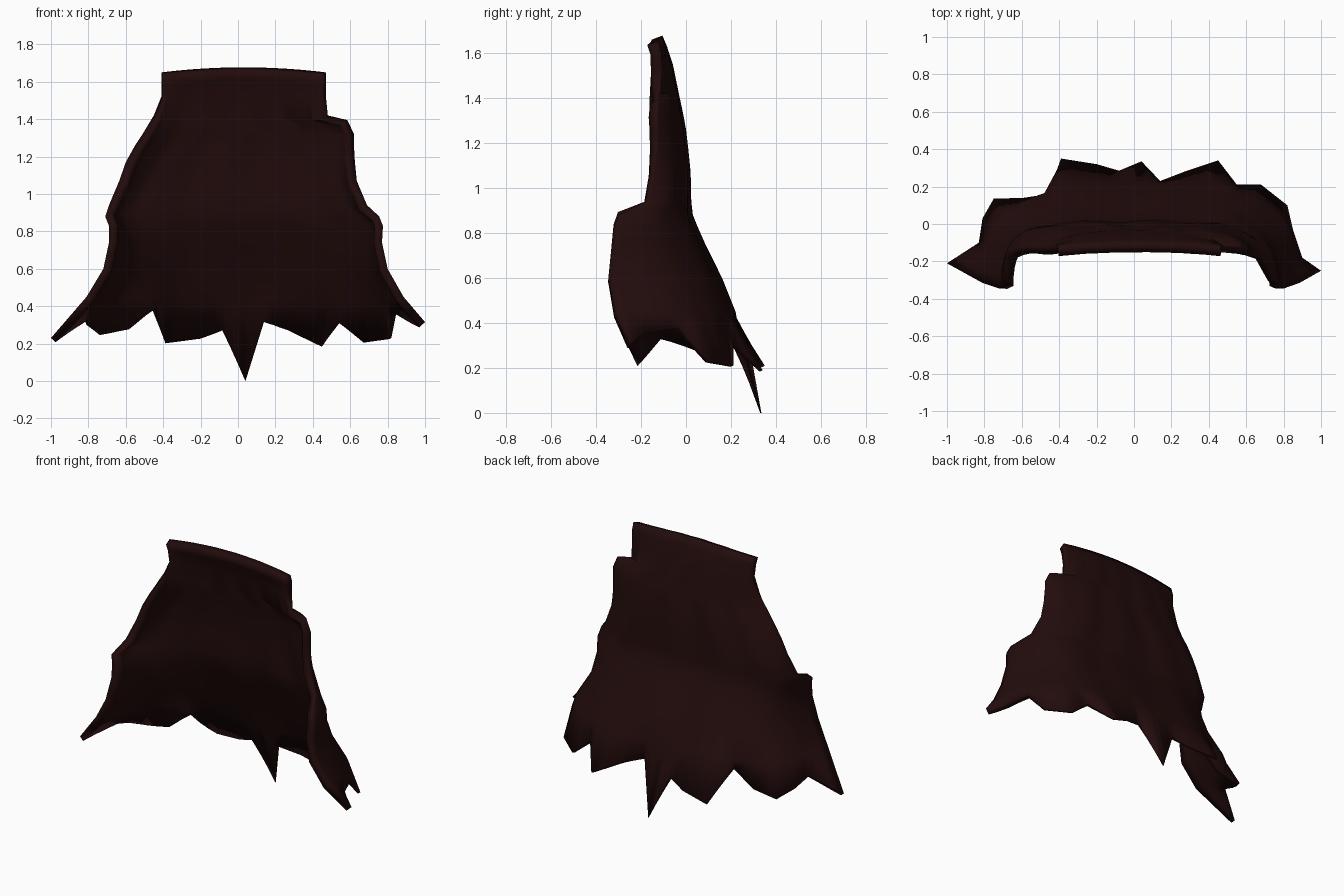
import bpy, bmesh, math

if "Cube" in bpy.data.objects:
    bpy.data.objects.remove(bpy.data.objects["Cube"])

# Hem points from the left front tip, round the back, to the right front tip
HEM = [(-1, -.21, .23), (-.83, -.1, .345), (-.81, .03, .3), (-.75, .135, .255), (-.59, .14, .28),
       (-.46, .16, .385), (-.39, .35, .21), (-.2, .32, .235), (-.08, .285, .28), (.04, .335, 0),
       (.14, .23, .32), (.27, .28, .28), (.45, .34, .19), (.55, .21, .32), (.68, .21, .21),
       (.82, .1, .23), (.85, -.03, .38), (.9, -.18, .36), (1, -.25, .315)]

# Cross-sections of the outer face:
# z, left x, right x, front-edge y, back y, wrap amount, curve power, thickness
ROWS = [(1.65, -.41, .47, -.125, -.105, 0, 2, .05),
        (1.60, -.41, .47, -.11, -.085, 0, 3, .05),
        (1.52, -.41, .47, -.11, -.06, .2, 3, .05),
        (1.42, -.45, .48, -.12, -.035, .3, 3, .05),
        (1.395, -.465, .585, -.125, -.03, .3, 3, .05),
        (1.32, -.51, .62, -.13, -.015, .4, 3, .05),
        (1.26, -.55, .62, -.13, -.005, .5, 3, .05),
        (1.17, -.60, .625, -.135, .005, .6, 3, .05),
        (1.07, -.635, .635, -.15, .015, .8, 3, .05),
        (.94, -.69, .69, -.18, .018, .9, 3, .05),
        (.88, -.71, .755, -.30, .025, 1, 3, .045),
        (.83, -.69, .775, -.32, .045, 1, 3, .045),
        (.74, -.69, .77, -.33, .085, 1, 2.9, .045),
        (.60, -.72, .80, -.345, .155, 1, 2.8, .045),
        (.45, -.81, .885, -.315, .215, 1, 2.8, .045)]

# Split each hem segment, and find each column's position s from -1 to 1
SUB = 3
hem = []
for a, b in zip(HEM, HEM[1:]):
    hem += [tuple(p + (q - p) * i / SUB for p, q in zip(a, b)) for i in range(SUB)]
hem.append(HEM[-1])
dist = [0]
for a, b in zip(hem, hem[1:]):
    dist.append(dist[-1] + math.hypot(b[0] - a[0], b[1] - a[1]))
mid = dist[9 * SUB]
S = [(d - mid) / (mid if d < mid else dist[-1] - mid) for d in dist]


def section_point(row, s):
    z, xl, xr, edge, back, wrap, power, _ = row
    c = (xl + xr) / 2
    x = c + (xr - xl) / 2 * ((1 - wrap) * s + wrap * math.sin(s * math.pi / 2))
    ripple = .006 * math.sin(s * 17) * (1 - s * s) * min(1, (1.7 - z) * 2)
    y = back + (edge - back) * abs(s) ** power + ripple
    if z > 1.5:
        z += .027 * (1 - s * s)
    return x, y, z


# Cloak sheet, faces pointing outwards
bm = bmesh.new()
grid = [[bm.verts.new(section_point(r, s)) for s in S] for r in ROWS]
grid.append([bm.verts.new(p) for p in hem])
for upper, lower in zip(grid, grid[1:]):
    for i in range(len(S) - 1):
        bm.faces.new((upper[i], upper[i + 1], lower[i + 1], lower[i]))
mesh = bpy.data.meshes.new("cloak")
bm.to_mesh(mesh)
bm.free()
cloak = bpy.data.objects.new("cloak", mesh)
bpy.context.collection.objects.link(cloak)

# Dark maroon cloth
cloth = bpy.data.materials.new("dark maroon cloth")
cloth.diffuse_color = (.016, .0035, .0035, 1)
cloth.use_nodes = True
cloth.node_tree.nodes["Principled BSDF"].inputs["Base Color"].default_value = cloth.diffuse_color
mesh.materials.append(cloth)

# Thick cloth that thins towards the points of the hem
group = cloak.vertex_groups.new(name="thickness")
n = len(S)
for r, row in enumerate(ROWS):
    group.add(list(range(r * n, (r + 1) * n)), row[7] / .05, 'REPLACE')
for i, (s, p) in enumerate(zip(S, hem)):
    weight = .1 + .75 * (p[2] / .385) ** 2 + .3 * abs(s) ** 12
    group.add([len(ROWS) * n + i], min(weight, .85), 'REPLACE')
solid = cloak.modifiers.new("thickness", 'SOLIDIFY')
solid.thickness = .05
solid.offset = -1
solid.vertex_group = "thickness"

# Smooth shading
bpy.context.view_layer.objects.active = cloak
cloak.select_set(True)
bpy.ops.object.shade_smooth_by_angle(angle=math.radians(50))
